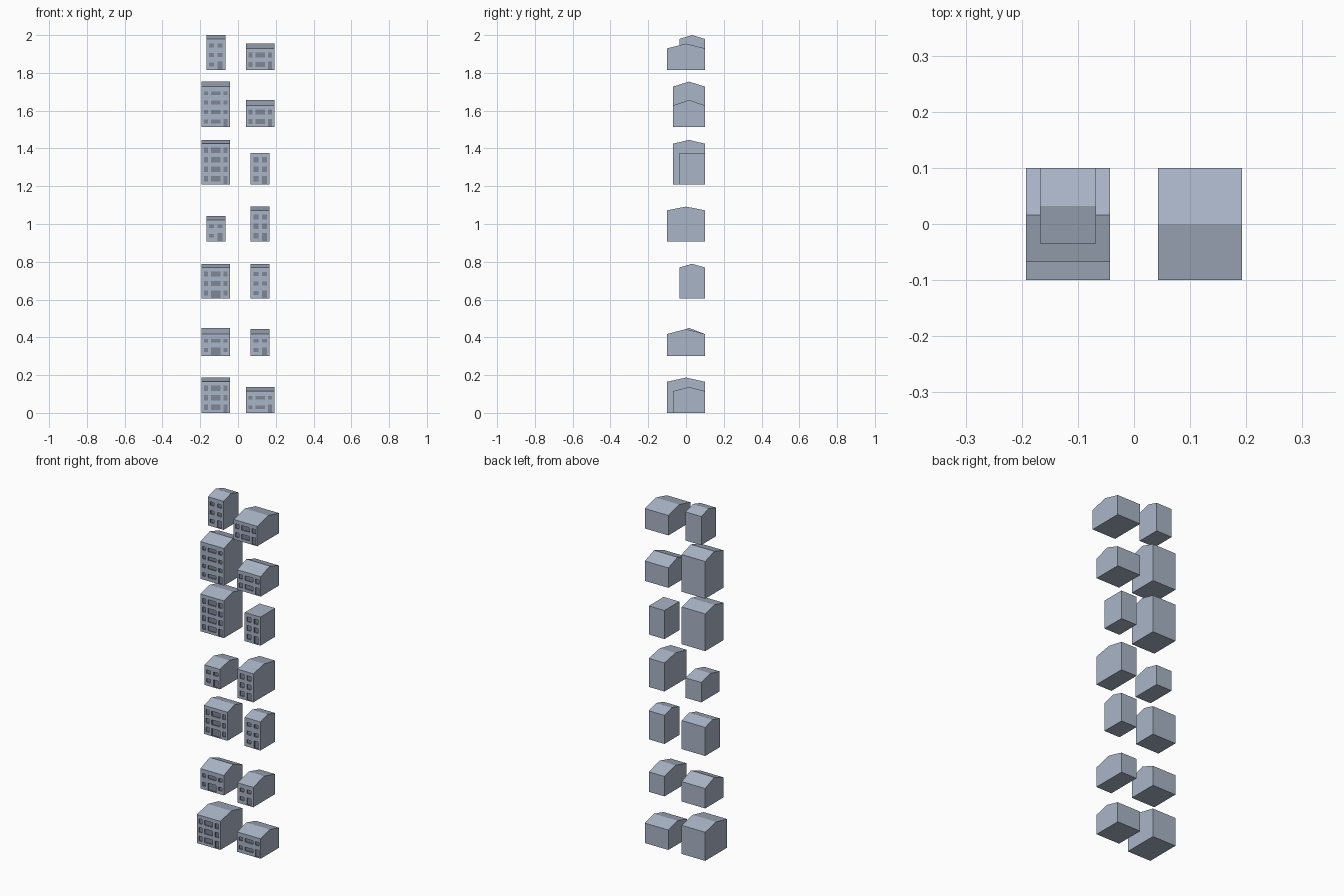
import bpy, bmesh

if "Cube" in bpy.data.objects:
    bpy.data.objects.remove(bpy.data.objects["Cube"])

BACK, PITCH, ROW, RECESS = 0.1, 0.05, 0.3025, 0.006

# row, side, width, depth, floors, ridge z, window height, door place
HOUSES = [
    (0, -1, 0.15, 0.200, 3, 0.187, 0.028, "right"),
    (0, 1, 0.15, 0.168, 2, 0.137, 0.020, "right"),
    (1, -1, 0.15, 0.168, 2, 0.450, 0.020, "centre"),
    (1, 1, 0.10, 0.200, 2, 0.444, 0.020, "right"),
    (2, -1, 0.15, 0.135, 3, 0.789, 0.028, "centre"),
    (2, 1, 0.10, 0.135, 3, 0.789, 0.020, "right"),
    (3, -1, 0.10, 0.168, 2, 1.043, 0.020, "right"),
    (3, 1, 0.10, 0.200, 3, 1.092, 0.028, "right"),
    (4, -1, 0.15, 0.168, 4, 1.445, 0.028, "right"),
    (4, 1, 0.10, 0.135, 3, None, 0.028, "right"),
    (5, -1, 0.15, 0.168, 4, 1.754, 0.020, "right"),
    (5, 1, 0.15, 0.168, 2, 1.657, 0.026, "right"),
    (6, -1, 0.10, 0.135, 3, 2.000, 0.020, "right"),
    (6, 1, 0.15, 0.200, 2, 1.955, 0.026, "right"),
]


def material(name, color):
    mat = bpy.data.materials.new(name)
    mat.diffuse_color = (*color, 1)
    mat.use_nodes = True
    mat.node_tree.nodes["Principled BSDF"].inputs["Base Color"].default_value = mat.diffuse_color
    return mat


WALL = material("wall", (0.40, 0.46, 0.57))
PANE = material("pane", (0.21, 0.24, 0.30))


def openings(width, floors, win_h, door):
    """Window and door rectangles (x0, x1, z0, z1) on the front wall."""
    if width > 0.12:
        cols = [(-0.063, -0.042), (-0.026, 0.026), (0.042, 0.063)]
    else:
        cols = [(-0.036, -0.010), (0.010, 0.036)]
    door_col = 1 if door == "centre" and len(cols) == 3 else len(cols) - 1
    rects = []
    for f in range(floors):
        for c, (x0, x1) in enumerate(cols):
            zc = f * PITCH + 0.03
            top, low = zc + win_h / 2, zc - win_h / 2
            if f == 0 and c == door_col:
                low, top = 0.003, zc + 0.014
            rects.append((x0, x1, low, top))
    return rects


def house(row, side, width, depth, floors, ridge, win_h, door):
    base, eave = row * ROW, floors * PITCH + 0.015
    front = BACK - depth
    # side profile in y and z
    profile = [(front, 0), (BACK, 0), (BACK, eave)]
    if ridge:
        profile.append(((front + BACK) / 2, ridge - base))
    profile.append((front, eave))
    bm = bmesh.new()
    end = bm.faces.new([bm.verts.new((-width / 2, y, z)) for y, z in profile])
    ext = bmesh.ops.extrude_face_region(bm, geom=[end])
    moved = [v for v in ext["geom"] if isinstance(v, bmesh.types.BMVert)]
    bmesh.ops.translate(bm, verts=moved, vec=(width, 0, 0))
    if len(bm.faces) < len(profile) + 2:
        bm.faces.new([v for v in bm.verts if v.co.x < 0])
    bmesh.ops.recalc_face_normals(bm, faces=bm.faces)

    def wall():
        return [f for f in bm.faces
                if all(abs(v.co.y - front) < 1e-5 for v in f.verts)]

    # slice the front wall along all opening edges
    rects = openings(width, floors, win_h, door)
    cuts = {((x, 0, 0), (1, 0, 0)) for r in rects for x in r[:2]}
    cuts |= {((0, 0, z), (0, 0, 1)) for r in rects for z in r[2:]}
    for co, no in sorted(cuts):
        faces = wall()
        geom = faces + list({e for f in faces for e in f.edges}) \
            + list({v for f in faces for v in f.verts})
        bmesh.ops.bisect_plane(bm, geom=geom, dist=1e-6, plane_co=co, plane_no=no)

    # push the openings inwards
    panes = []
    for f in wall():
        c = f.calc_center_median()
        if any(a < c.x < b and lo < c.z < hi for a, b, lo, hi in rects):
            panes.append(f)
    ext = bmesh.ops.extrude_face_region(bm, geom=panes)
    bmesh.ops.delete(bm, geom=[f for f in panes if f.is_valid], context="FACES_ONLY")
    moved = [v for v in ext["geom"] if isinstance(v, bmesh.types.BMVert)]
    bmesh.ops.translate(bm, verts=moved, vec=(0, RECESS, 0))
    # darken the panes and their reveals
    for f in bm.faces:
        ys = [v.co.y for v in f.verts]
        if front + 1e-4 < max(ys) < front + RECESS + 1e-4:
            f.material_index = 1
    # merge the leftover flat slices
    bmesh.ops.dissolve_limit(bm, angle_limit=0.01, verts=bm.verts, edges=bm.edges,
                             delimit={"MATERIAL"})
    bmesh.ops.triangulate(bm, faces=[f for f in bm.faces if len(f.verts) > 4])
    bmesh.ops.recalc_face_normals(bm, faces=bm.faces)

    name = f"house_{'left' if side < 0 else 'right'}_{row + 1}"
    mesh = bpy.data.meshes.new(name)
    bm.to_mesh(mesh)
    bm.free()
    mesh.materials.append(WALL)
    mesh.materials.append(PANE)
    obj = bpy.data.objects.new(name, mesh)
    obj.location = (side * 0.1175, 0, base)
    bpy.context.collection.objects.link(obj)


for spec in HOUSES:
    house(*spec)
